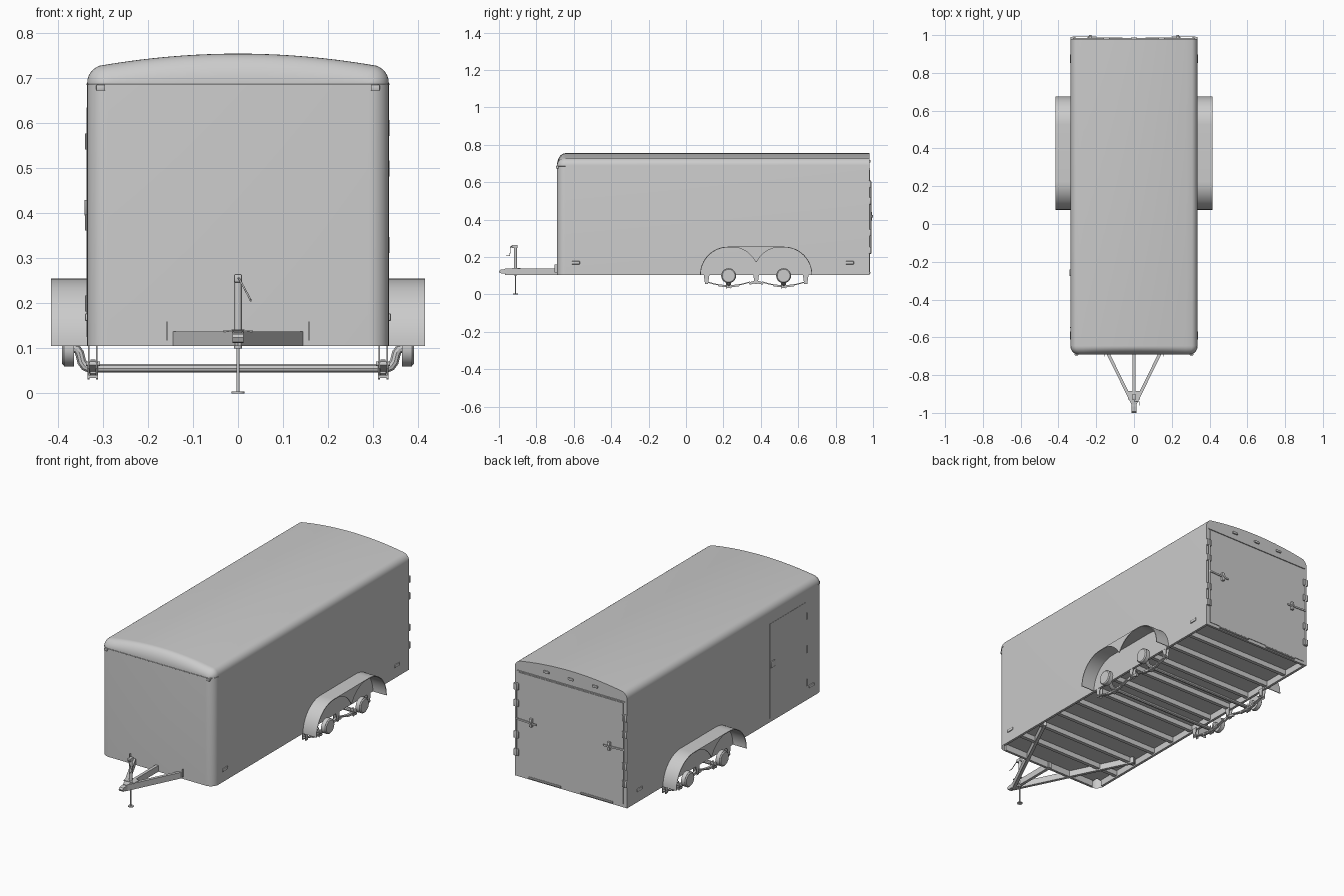
import bpy, bmesh, math
from mathutils import Vector, Matrix

if "Cube" in bpy.data.objects:
    bpy.data.objects.remove(bpy.data.objects["Cube"])

COL = bpy.context.collection


def finish(name, bm, smooth=True):
    bmesh.ops.recalc_face_normals(bm, faces=bm.faces)
    me = bpy.data.meshes.new(name)
    bm.to_mesh(me)
    bm.free()
    ob = bpy.data.objects.new(name, me)
    COL.objects.link(ob)
    if smooth:
        bpy.ops.object.select_all(action='DESELECT')
        ob.select_set(True)
        bpy.context.view_layer.objects.active = ob
        bpy.ops.object.shade_smooth_by_angle(angle=math.radians(35))
    return ob


def box(name, lo, hi, bevel=0):
    lo, hi = Vector(lo), Vector(hi)
    bm = bmesh.new()
    bmesh.ops.create_cube(bm, size=1, matrix=Matrix.Translation((lo + hi) / 2)
                          @ Matrix.Diagonal([abs(v) for v in hi - lo] + [1]))
    if bevel:
        bmesh.ops.bevel(bm, geom=bm.edges[:], offset=bevel, segments=2, affect='EDGES', profile=0.5)
    return finish(name, bm, bool(bevel))


def beam(name, p, q, w, h):
    p, q = Vector(p), Vector(q)
    rot = (q - p).to_track_quat('Y', 'Z').to_matrix().to_4x4()
    bm = bmesh.new()
    bmesh.ops.create_cube(bm, size=1, matrix=Matrix.Translation((p + q) / 2) @ rot
                          @ Matrix.Diagonal((w, (q - p).length, h, 1)))
    return finish(name, bm, False)


def cyl(name, p, q, r1, r2=None, n=24):
    p, q = Vector(p), Vector(q)
    rot = (q - p).to_track_quat('Z', 'Y').to_matrix().to_4x4()
    bm = bmesh.new()
    bmesh.ops.create_cone(bm, cap_ends=True, segments=n, radius1=r1, radius2=r1 if r2 is None else r2,
                          depth=(q - p).length, matrix=Matrix.Translation((p + q) / 2) @ rot)
    return finish(name, bm)


def tube(name, pts, r):
    cu = bpy.data.curves.new(name, 'CURVE')
    cu.dimensions, cu.bevel_depth, cu.bevel_resolution, cu.use_fill_caps = '3D', r, 3, True
    sp = cu.splines.new('POLY')
    sp.points.add(len(pts) - 1)
    for pt, co in zip(sp.points, pts):
        pt.co = (*co, 1)
    tmp = bpy.data.objects.new('tmp', cu)
    COL.objects.link(tmp)
    bm = bmesh.new()
    bm.from_mesh(bpy.data.meshes.new_from_object(tmp))
    bpy.data.objects.remove(tmp)
    return finish(name, bm)


def prism(name, yz, x0, x1):
    """Extrude a yz outline along x."""
    bm = bmesh.new()
    a, b = [[bm.verts.new((x, y, z)) for y, z in yz] for x in (x0, x1)]
    bm.faces.new(a)
    bm.faces.new(b)
    for i in range(len(yz)):
        j = (i + 1) % len(yz)
        bm.faces.new((a[i], a[j], b[j], b[i]))
    return finish(name, bm)


def arc(cy, cz, r, a0, a1, n=16):
    return [(cy + r * math.cos(math.radians(a0 + (a1 - a0) * i / n)),
             cz + r * math.sin(math.radians(a0 + (a1 - a0) * i / n))) for i in range(n + 1)]


W, F, R, Z0, ZE = 0.335, -0.69, 0.98, 0.105, 0.69

# Body shell: cross-section with crowned roof, lofted back from the rounded nose
half = [(W, Z0), (W, ZE)] + [(W - 0.04 + x, ZE + z) for x, z in arc(0, 0, 0.04, 12, 72, 5)]
xe, ze = half[-1]
half += [(xe * (1 - i / 10), 0.755 - (0.755 - ze) * (1 - i / 10) ** 2) for i in range(1, 11)]
section = half + [(-x, z) for x, z in half[-2::-1]]
bm = bmesh.new()
rows = []
for k in range(11):
    if k < 10:
        a = math.radians(10 * k)
        y, w, h = F + 0.045 * (1 - math.cos(a)), W - 0.045 * (1 - math.sin(a)), math.sin(a)
        h = max(h, 0.02)
    else:
        y, w, h = R, W, 1
    rows.append([bm.verts.new((x * w / W, y, z if z <= ZE else ZE + (z - ZE) * h)) for x, z in section])
for p, q in zip(rows, rows[1:]):
    for i in range(len(section) - 1):
        bm.faces.new((p[i], p[i + 1], q[i + 1], q[i]))
bm.faces.new(rows[0])
bm.faces.new(rows[-1])
finish('body_shell', bm)

# Roof cap seam round the nose
nose = [(W - 0.045 * (1 - math.sin(math.radians(a))), F + 0.045 * (1 - math.cos(math.radians(a))), 0.687)
        for a in range(90, -1, -10)]
tube('nose_seam', nose + [(-x, y, z) for x, y, z in nose[::-1]], 0.002)

# Floor and underside frame
box('floor', (-W + .003, F + .04, .14), (W - .003, R - .003, .146))
box('floor_nose', (-W + .04, F + .003, .14), (W - .04, F + .04, .146))
for s in (-1, 1):
    box('side_rail', (s * (W - .001), F + .045, Z0), (s * (W - .014), R - .001, .14))
    beam('tongue_rail', (0, -.965, .1215), (s * .3, -.355, .1215), .016, .033)
box('front_rail', (-W + .045, F + .002, Z0), (W - .045, F + .014, .14))
box('rear_rail', (-W, R - .014, Z0), (W, R - .001, .14))
for i in range(10):
    y = -.53 + i * .15
    box('cross_member', (-W + .014, y - .01, .112), (W - .014, y + .01, .14))

# Tongue centre bar, gusset and coupler
box('tongue_centre_bar', (-.008, -.94, Z0), (.008, F + .02, .138))
prism('tongue_gusset', [(-.93, .137), (-.885, .137), (-.885, .141), (-.93, .141)], -.032, .032)
prism('coupler', [(-.925, .112), (-.925, .14), (-.955, .138), (-.975, .134), (-.992, .132), (-1, .124),
                  (-.995, .114), (-.98, .112)], -.012, .012)

# Jack
J = -.912
cyl('jack_tube', (0, J, .1), (0, J, .25), .0085)
cyl('jack_collar', (0, J, .112), (0, J, .142), .014)
cyl('jack_leg', (0, J, .002), (0, J, .11), .0035)
cyl('jack_foot', (0, J, 0), (0, J, .004), .014)
box('jack_head', (-.009, J - .02, .247), (.009, J + .012, .265), .003)
tube('jack_crank', [(0, J - .012, .257), (.002, J - .026, .256), (.028, J - .03, .208), (.028, J - .05, .206)], .002)

# Safety hooks on the nose
for s in (-1, 1):
    box('nose_hook', (s * .1575 - .001, F - .012, .118), (s * .1575 + .001, F + .002, .16))

# Fenders, running gear
HUBS, CY = (.228, .522), .375
for s in (-1, 1):
    outer = arc(.225, Z0, .15, 180, 90) + arc(.525, Z0, .15, 90, 0)
    inner = arc(.225, Z0, .146, 180, 90) + arc(.525, Z0, .146, 90, 0)
    prism('fender_top', outer + inner[::-1], s * (W - .002), s * .415)
    skirt = arc(.24, Z0, .149, 90, 27, 12) + arc(.51, Z0, .149, 153, 90, 12)
    prism('fender_skirt', skirt + [(.51, .2545), (.24, .2545)], s * .411, s * .415)
    for y in HUBS:
        cyl('hub_drum', (s * .364, y, .1), (s * .386, y, .1), .04, .04, 32)
        cyl('hub_face', (s * .386, y, .1), (s * .391, y, .1), .039, .034, 32)
        # Leaf spring with axle clamp
        top = [(y + t * .115, .05 + .02 * t * t) for t in [i / 6 - 1 for i in range(13)]]
        prism('leaf_spring', top + [(a, b - .006) for a, b in top[::-1]], s * .315, s * .33)
        prism('short_leaf', [(a, b - .006) for a, b in top[3:10]] + [(a, b - .011) for a, b in top[9:2:-1]],
              s * .316, s * .329)
        box('axle_clamp', (s * .311, y - .014, .034), (s * .334, y + .014, .04))
        for d in (-.011, .011):
            for x in (.313, .332):
                cyl('clamp_bolt', (s * x, y + d, .031), (s * x, y + d, .068), .002, n=8)
    for y in (.11, CY, .64):
        for x in (.312, .33):
            prism('spring_hanger', [(y - .016, .11), (y + .016, .11), (y + .008, .055), (y - .008, .055)],
                  s * x, s * (x + .003))
        cyl('hanger_bolt', (s * .307, y, .066), (s * .338, y, .066), .005, n=12)
    prism('equalizer', [(CY - .04, .064), (CY, .075), (CY + .04, .064), (CY + .036, .052), (CY, .06),
                        (CY - .036, .052)], s * .317, s * .328)
for y in HUBS:
    path = [(.33, y, .056), (.34, y, .06), (.347, y, .07), (.352, y, .09), (.358, y, .099), (.37, y, .1)]
    tube('drop_axle', [(-x, b, c) for x, b, c in path[::-1]] + path, .0105)

# Marker lights
for s in (-1, 1):
    box('nose_light', (s * .295, F - .005, .673), (s * .315, F + .012, .686), .002)
    for y in (-.59, .875):
        box('side_light', (s * (W - .002), y - .022, .161), (s * (W + .005), y + .022, .178), .003)
for x in (-.145, 0, .145):
    box('roof_rear_light', (x - .016, R - .002, .706), (x + .016, R + .007, .718), .002)

# Left side entry door with latch and hinges
L = -W
box('side_door_panel', (L - .0015, -.545, .125), (L + .002, -.235, .635))
box('side_door_latch', (L - .006, -.275, .395), (L, -.24, .43), .002)
for z in (.2, .38, .56):
    cyl('side_door_hinge', (L - .002, -.548, z - .018), (L - .002, -.548, z + .018), .003, n=10)

# Rear ramp door, bottom hinges, lock bars and handles
box('rear_door', (-.312, R - .002, .122), (.312, R + .003, .668))
box('rear_top_seam', (-.322, R - .001, .672), (.322, R + .005, .677))
for s in (-1, 1):
    box('ramp_hinge_leaf', (s * .06, R, .11), (s * .25, R + .005, .122))
    cyl('ramp_hinge_pin', (s * .06, R + .004, .115), (s * .25, R + .004, .115), .004, n=12)
    x = s * .323
    cyl('lock_bar', (x, R + .008, .22), (x, R + .008, .605), .005, n=12)
    for z in (.235, .33, .5, .59):
        box('lock_bracket', (x - .014, R - .002, z - .018), (x + .014, R + .01, z + .018), .002)
    beam('latch_handle', (x, R + .011, .42), (s * .2, R + .011, .415), .004, .009)
    box('handle_keeper', (s * .225, R, .395), (s * .24, R + .015, .44), .002)
    cyl('handle_pivot', (s * .232, R, .418), (s * .232, 1.0, .418), .006, n=12)
